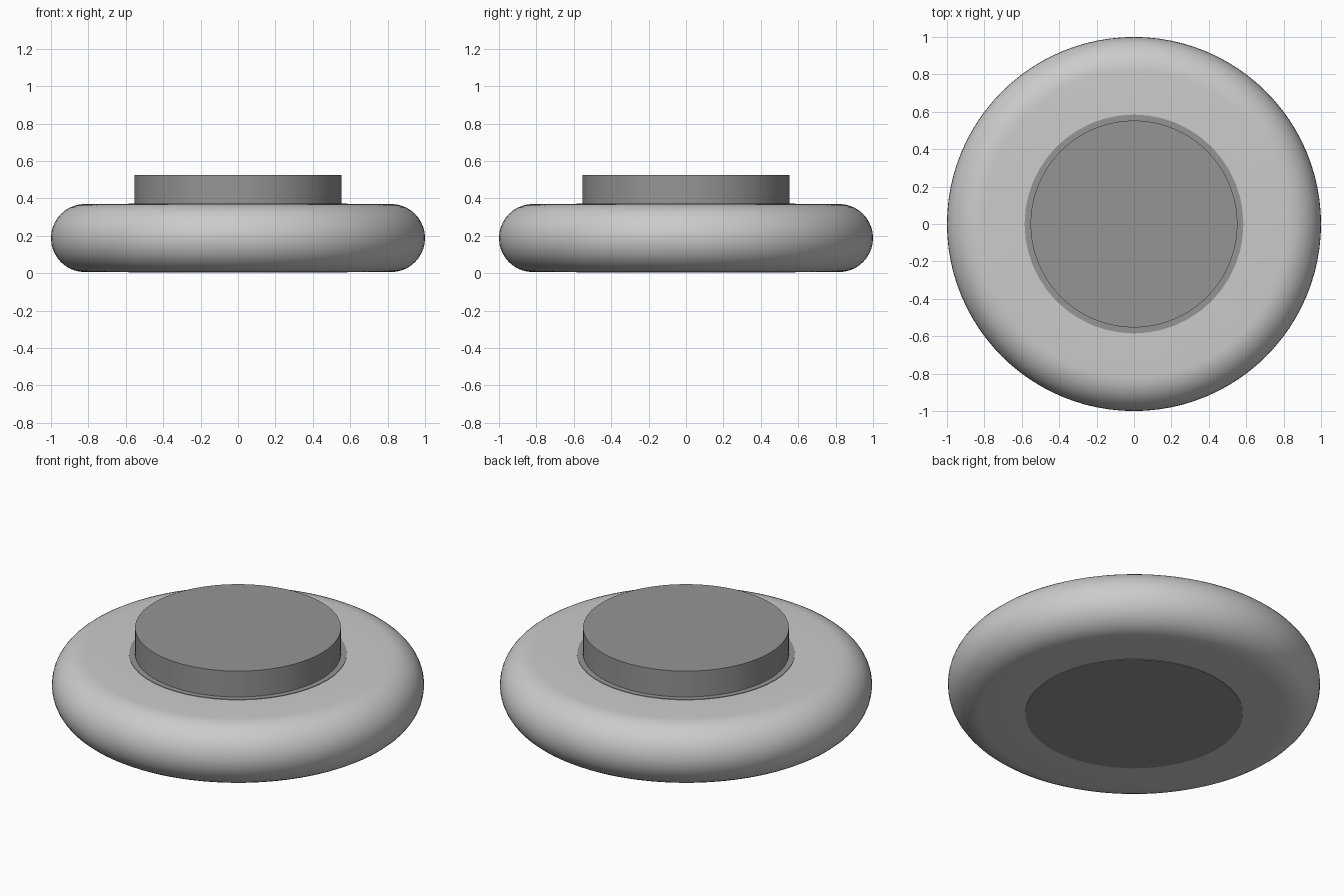
import bpy, bmesh
from math import sin, cos, pi, radians

if "Cube" in bpy.data.objects:
    bpy.data.objects.remove(bpy.data.objects["Cube"])


def lathe(name, profile, steps):
    """Spin a closed (r, z) profile around the z axis."""
    bm = bmesh.new()
    rings = []
    for i in range(steps):
        a = 2 * pi * i / steps
        rings.append([bm.verts.new((r * cos(a), r * sin(a), z)) for r, z in profile])
    n = len(profile)
    for i in range(steps):
        p, q = rings[i], rings[(i + 1) % steps]
        for j in range(n):
            k = (j + 1) % n
            bm.faces.new((p[j], q[j], q[k], p[k]))
    bmesh.ops.recalc_face_normals(bm, faces=bm.faces)
    mesh = bpy.data.meshes.new(name)
    bm.to_mesh(mesh)
    bm.free()
    obj = bpy.data.objects.new(name, mesh)
    bpy.context.collection.objects.link(obj)
    finish(obj)


def finish(obj):
    bpy.ops.object.select_all(action='DESELECT')
    obj.select_set(True)
    bpy.context.view_layer.objects.active = obj
    bpy.ops.object.shade_smooth_by_angle(angle=radians(30))


def disc(name, radius, z0, z1, sides):
    bpy.ops.mesh.primitive_cylinder_add(vertices=sides, radius=radius, depth=z1 - z0,
                                        location=(0, 0, (z0 + z1) / 2))
    obj = bpy.context.object
    obj.name = obj.data.name = name
    finish(obj)
    return obj


def grey(name, v):
    m = bpy.data.materials.new(name)
    m.diffuse_color = (v, v, v, 1)
    m.use_nodes = True
    m.node_tree.nodes["Principled BSDF"].inputs["Base Color"].default_value = m.diffuse_color
    return m


# rounded outer ring with flat faces
low, high = 0.006, 0.37
mid, rad = (low + high) / 2, (high - low) / 2
arc = [(1 - rad + rad * cos(t), mid + rad * sin(t))
       for t in (-pi / 2 + pi * i / 20 for i in range(21))]
lathe("outer_ring", [(0.57, low)] + arc + [(0.57, high)], 96)

# darker core, almost flush with the ring
dark = grey("dark_grey", 0.3)
core = disc("core", 0.585, 0.003, 0.373, 48)
core.data.materials.append(dark)

# raised round cap
cap = disc("cap", 0.553, 0.36, 0.526, 96)
cap.data.materials.append(dark)
